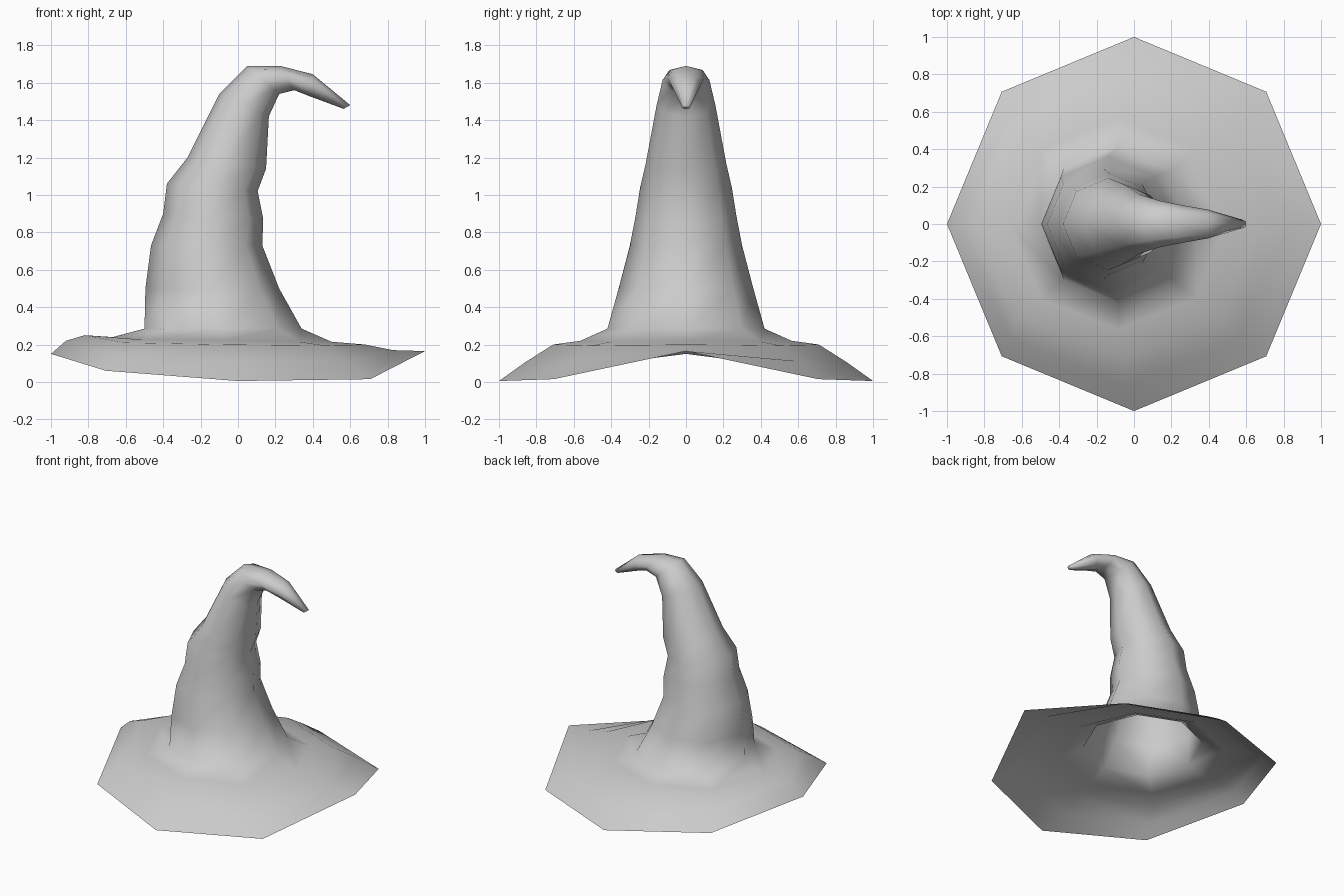
import bpy, bmesh, math

if "Cube" in bpy.data.objects:
    bpy.data.objects.remove(bpy.data.objects["Cube"])

SIDES = 8


def ring(left, right, ry, side_z=None, diag_z=None):
    """Eight-sided ring spanning two (x, z) points, with optional drooping heights."""
    (xl, zl), (xr, zr) = left, right
    pts = []
    for i in range(SIDES):
        a = i * math.tau / SIDES
        t = (1 + math.cos(a)) / 2
        z = zl + (zr - zl) * t
        if side_z is not None:
            if i in (2, 6):
                z = side_z
            elif i % 2:
                z = diag_z[0] if 2 < i < 6 else diag_z[1]
        pts.append((xl + (xr - xl) * t, ry * math.sin(a), z))
    return pts


# wavy brim, from the rim inwards
rings = [
    ring((-1.0, 0.15), (1.0, 0.165), 1.0, 0.005, (0.06, 0.015)),
    ring((-0.92, 0.22), (0.83, 0.17), 0.86, 0.105, (0.14, 0.11)),
    ring((-0.82, 0.25), (0.68, 0.20), 0.71, 0.20, (0.21, 0.195)),
    ring((-0.67, 0.24), (0.50, 0.215), 0.565, 0.22, (0.225, 0.215)),
]

# crooked cone, from the base to the drooping tip
rings += [ring(*r) for r in (
    ((-0.50, 0.285), (0.34, 0.285), 0.42),
    ((-0.495, 0.50), (0.22, 0.50), 0.36),
    ((-0.465, 0.73), (0.13, 0.73), 0.30),
    ((-0.40, 0.90), (0.135, 0.87), 0.27),
    ((-0.38, 1.06), (0.105, 1.02), 0.245),
    ((-0.27, 1.20), (0.15, 1.14), 0.215),
    ((-0.10, 1.54), (0.165, 1.42), 0.157),
    ((0.05, 1.69), (0.22, 1.54), 0.125),
    ((0.225, 1.69), (0.30, 1.56), 0.10),
    ((0.40, 1.645), (0.39, 1.525), 0.077),
    ((0.60, 1.48), (0.565, 1.46), 0.022),
)]

# loft the rings into one open sheet and close the tip
bm = bmesh.new()
loops = [[bm.verts.new(p) for p in r] for r in rings]
for lo, hi in zip(loops, loops[1:]):
    for i in range(SIDES):
        j = (i + 1) % SIDES
        bm.faces.new((lo[i], lo[j], hi[j], hi[i]))
bm.faces.new(loops[-1])
for f in bm.faces:
    f.smooth = True
mesh = bpy.data.meshes.new("pointed_hat")
bm.to_mesh(mesh)
bm.free()
hat = bpy.data.objects.new("pointed_hat", mesh)
bpy.context.collection.objects.link(hat)
